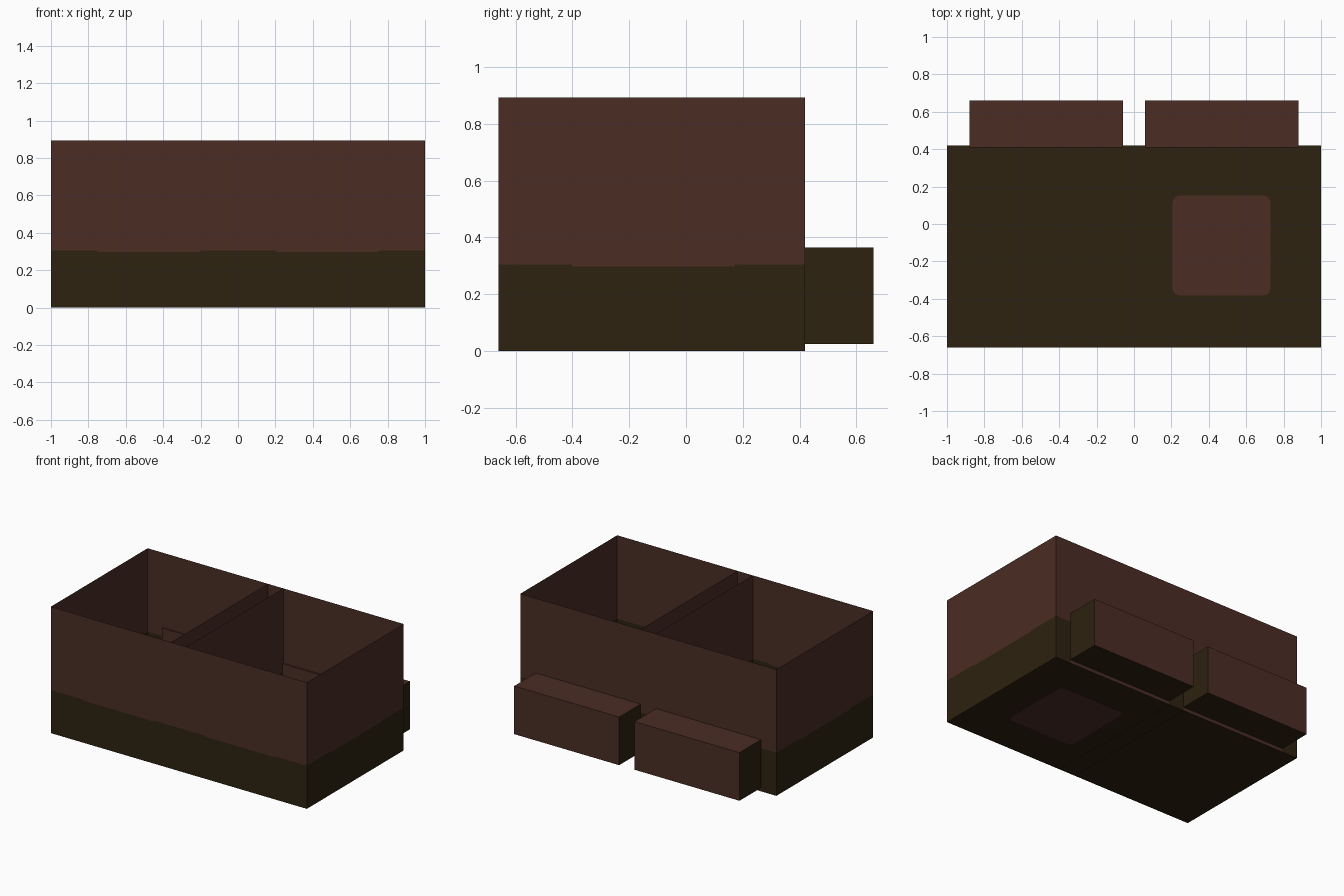
import bpy, bmesh, math
from mathutils import Vector

cube = bpy.data.objects.get("Cube")
if cube:
    bpy.data.objects.remove(cube, do_unlink=True)


def make_material(name, rgb):
    mat = bpy.data.materials.new(name)
    mat.use_nodes = True
    mat.diffuse_color = (*rgb, 1)
    mat.node_tree.nodes["Principled BSDF"].inputs["Base Color"].default_value = (*rgb, 1)
    return mat


BROWN = make_material("reddish brown", (0.069, 0.026, 0.018))
DARK = make_material("dark olive", (0.027, 0.016, 0.005))

FRONT, BACK, HEIGHT = -0.66, 0.42, 0.893
BAND_HIGH, BAND_LOW = 0.304, 0.297


def finish(name, bm):
    mesh = bpy.data.meshes.new(name)
    bm.to_mesh(mesh)
    bm.free()
    mesh.materials.append(BROWN)
    mesh.materials.append(DARK)
    obj = bpy.data.objects.new(name, mesh)
    bpy.context.collection.objects.link(obj)
    return obj


def wall(name, start, end, cuts, bands):
    """Thin upright wall: each column is dark up to its band height, brown above."""
    bm = bmesh.new()
    a, b = Vector((*start, 0)), Vector((*end, 0))
    for t0, t1, band in zip(cuts, cuts[1:], bands):
        p, q = a.lerp(b, t0), a.lerp(b, t1)
        for low, high, index in ((0, band, 1), (band, HEIGHT, 0)):
            if high > low:
                corners = [(p, low), (q, low), (q, high), (p, high)]
                face = bm.faces.new([bm.verts.new((v.x, v.y, z)) for v, z in corners])
                face.material_index = index
    bmesh.ops.remove_doubles(bm, verts=bm.verts, dist=0.0005)
    return finish(name, bm)


# Outer walls
wavy = [BAND_HIGH, BAND_LOW, BAND_HIGH, BAND_LOW, BAND_HIGH]
wall("front_wall", (-1, FRONT), (1, FRONT), [0, 0.125, 0.4, 0.6, 0.875, 1], wavy)
wall("back_wall", (-1, BACK), (1, BACK), [0, 0.06, 0.47, 0.53, 0.94, 1],
     [BAND_HIGH, 0, BAND_HIGH, 0, BAND_HIGH])
side_cuts = [0, 0.24, 0.77, 1]
for side, sign in (("left", 1), ("right", -1)):
    wall(side + "_wall", (sign, FRONT), (sign, BACK), side_cuts, wavy[:3])
    # Double partition across the middle
    wall(side + "_partition", (sign * 0.06, FRONT), (sign * 0.06, BACK), side_cuts, wavy[:3])

    # Box set through the back wall: dark ends and underside
    bm = bmesh.new()
    bmesh.ops.create_cube(bm, size=1)
    for v in bm.verts:
        v.co = (v.co.x * 0.82 + sign * 0.47, v.co.y * 0.25 + 0.535, v.co.z * 0.34 + 0.195)
    bm.normal_update()
    for f in bm.faces:
        f.material_index = int(abs(f.normal.x) > 0.5 or f.normal.z < -0.5)
    finish(side + "_back_box", bm)

# Floor sheet
bm = bmesh.new()
floor = bm.faces.new([bm.verts.new((x, y, 0.002))
                      for x, y in ((-1, FRONT), (1, FRONT), (1, BACK), (-1, BACK))])
floor.material_index = 1
finish("floor", bm)

# Rounded floor panel, showing on both sides of the floor
bm = bmesh.new()
cx, cy, half_x, half_y, radius = 0.468, -0.115, 0.262, 0.267, 0.04
ring = []
for corner, (sx, sy) in enumerate(((1, 1), (-1, 1), (-1, -1), (1, -1))):
    for step in range(5):
        angle = math.radians(90 * corner + 22.5 * step)
        ring.append(bm.verts.new((cx + sx * (half_x - radius) + radius * math.cos(angle),
                                  cy + sy * (half_y - radius) + radius * math.sin(angle), 0)))
panel = bm.faces.new(ring)
top = bmesh.ops.extrude_face_region(bm, geom=[panel], use_keep_orig=True)["geom"]
for v in top:
    if isinstance(v, bmesh.types.BMVert):
        v.co.z = 0.004
bmesh.ops.recalc_face_normals(bm, faces=bm.faces)
finish("floor_panel", bm)
